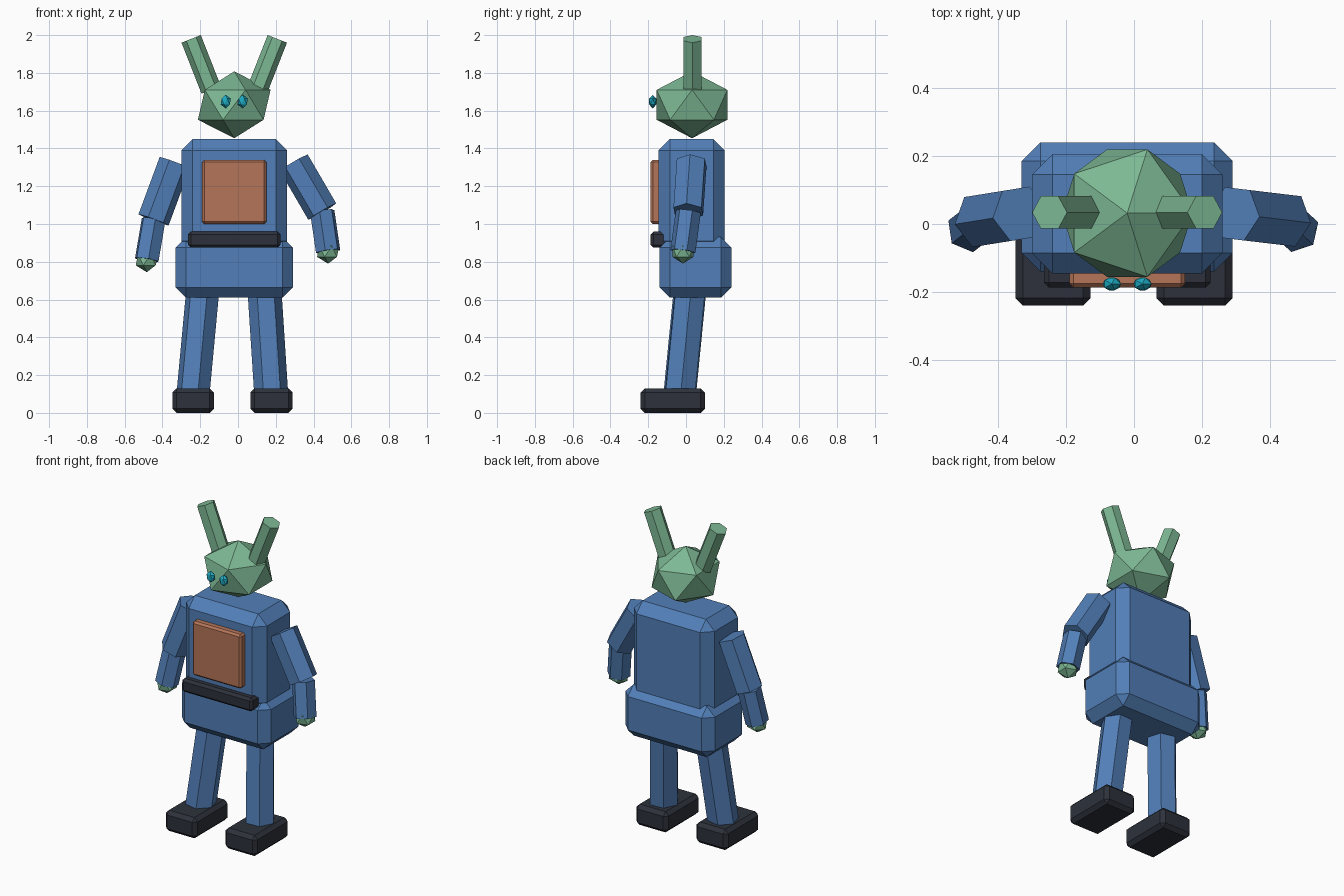
import bpy
import bmesh
from mathutils import Vector, Matrix

default = bpy.data.objects.get("Cube")
if default:
    bpy.data.objects.remove(default, do_unlink=True)

MID = -0.02  # plane the body is built around


def material(name, rgb):
    mat = bpy.data.materials.new(name)
    mat.use_nodes = True
    colour = (*rgb, 1.0)
    mat.diffuse_color = colour
    mat.node_tree.nodes["Principled BSDF"].inputs["Base Color"].default_value = colour
    return mat


BLUE = material("blue_paint", (0.084, 0.212, 0.48))
GREEN = material("soft_green", (0.205, 0.479, 0.296))
ORANGE = material("copper_orange", (0.46, 0.178, 0.098))
DARK = material("dark_rubber", (0.026, 0.031, 0.044))
CYAN = material("bright_cyan", (0.013, 0.4, 0.54))


def finish(name, bm, mat):
    mesh = bpy.data.meshes.new(name)
    bm.to_mesh(mesh)
    bm.free()
    mesh.materials.append(mat)
    obj = bpy.data.objects.new(name, mesh)
    bpy.context.collection.objects.link(obj)
    return obj


def box(name, xs, ys, zs, bevel, mat):
    """Chamfered block given by its extents along each axis."""
    spans = (xs, ys, zs)
    bm = bmesh.new()
    bmesh.ops.create_cube(bm, size=1)
    bmesh.ops.scale(bm, vec=[b - a for a, b in spans], verts=bm.verts)
    obj = finish(name, bm, mat)
    obj.location = [(a + b) / 2 for a, b in spans]
    mod = obj.modifiers.new("chamfer", "BEVEL")
    mod.width = bevel
    mod.segments = 1
    return obj


def limb(name, start, end, radius, mat):
    """Hexagonal prism between two points."""
    start, end = Vector(start), Vector(end)
    axis = end - start
    turn = axis.to_track_quat("Z", "Y").to_matrix().to_4x4()
    bm = bmesh.new()
    bmesh.ops.create_cone(bm, cap_ends=True, segments=6, radius1=radius,
                          radius2=radius, depth=axis.length,
                          matrix=Matrix.Translation((start + end) / 2) @ turn)
    return finish(name, bm, mat)


def gem(name, centre, radii, mat):
    """Twenty-sided ball, stretched along each axis."""
    bm = bmesh.new()
    bmesh.ops.create_icosphere(bm, subdivisions=1, radius=1)
    bmesh.ops.scale(bm, vec=radii, verts=bm.verts)
    obj = finish(name, bm, mat)
    obj.location = centre
    return obj


# Body
box("torso", (-0.30, 0.26), (-0.145, 0.205), (0.85, 1.45), 0.06, BLUE)
box("pelvis", (-0.33, 0.29), (-0.14, 0.24), (0.61, 0.93), 0.055, BLUE)
box("chest_plate", (-0.19, 0.15), (-0.187, -0.10), (1.0, 1.34), 0.012, ORANGE)
box("belt", (-0.265, 0.225), (-0.187, -0.10), (0.875, 0.96), 0.015, DARK)

# Head, ears and eyes
gem("head", (MID, 0.032, 1.631), (0.215, 0.22, 0.177), GREEN)
for side, s in (("left", 1), ("right", -1)):
    limb(side + "_ear", (MID + s * 0.122, 0.034, 1.71),
         (MID + s * 0.228, 0.034, 1.98), 0.055, GREEN)
    gem(side + "_eye", (MID + s * 0.045, -0.176, 1.648),
        (0.03, 0.022, 0.036), CYAN)

# Arms: shoulder, elbow and wrist of each side
arms = {
    "left": ((0.295, 0.03, 1.325), (0.446, 0.012, 1.066), (0.477, -0.016, 0.855)),
    "right": ((-0.335, 0.03, 1.325), (-0.447, 0.012, 1.022), (-0.483, -0.016, 0.81)),
}
for side, (shoulder, elbow, wrist) in arms.items():
    limb(side + "_upper_arm", elbow, shoulder, 0.086, BLUE)
    limb(side + "_forearm", wrist, elbow, 0.068, BLUE)
    gem(side + "_hand", wrist, (0.065, 0.065, 0.065), GREEN)

# Legs and feet
legs = {
    "left": ((0.137, 0.026, 0.70), (0.177, -0.035, 0.08), (0.066, 0.289)),
    "right": ((-0.182, 0.026, 0.70), (-0.24, -0.035, 0.08), (-0.348, -0.128)),
}
for side, (hip, ankle, foot_x) in legs.items():
    limb(side + "_leg", ankle, hip, 0.09, BLUE)
    box(side + "_foot", foot_x, (-0.24, 0.10), (0.0, 0.13), 0.022, DARK)
